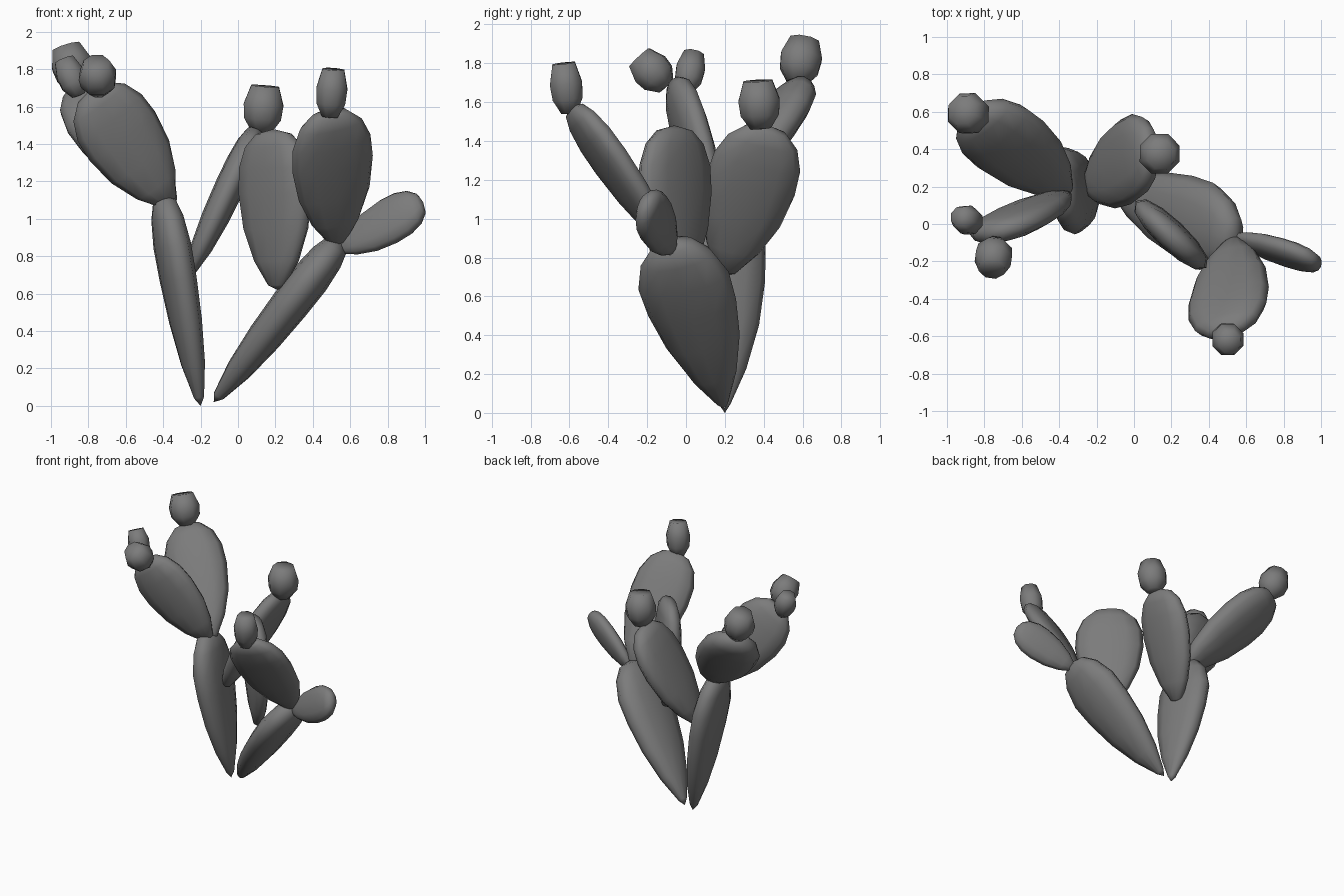
import bpy, bmesh, math
from mathutils import Vector

if "Cube" in bpy.data.objects:
    bpy.data.objects.remove(bpy.data.objects["Cube"])

# (position along the axis, half-width factor)
BASE = [(0, 0), (0.04, 0.13), (0.2, 0.50), (0.4, 0.81), (0.6, 0.97),
        (0.76, 1.0), (0.89, 0.79), (0.97, 0.46), (1, 0)]
UPPER = [(0, 0), (0.03, 0.22), (0.18, 0.59), (0.38, 0.88), (0.6, 1.0),
         (0.76, 0.97), (0.89, 0.78), (0.97, 0.46), (1, 0)]
BUD = [(0, 0), (0.02, 0.5), (0.3, 0.93), (0.6, 1.0), (1, 0.7), (0.99, 0)]

grey = bpy.data.materials.new("dark_grey")
grey.diffuse_color = (0.2, 0.2, 0.2, 1)
grey.use_nodes = True
grey.node_tree.nodes["Principled BSDF"].inputs["Base Color"].default_value = grey.diffuse_color


def loft(name, base, tip, wide, half_w, half_t, profile, sides, flat=1.0, box=1.0):
    """Oval rings lofted along base -> tip; 'wide' is the broad direction."""
    base, tip, wide = Vector(base), Vector(tip), Vector(wide)
    axis = (tip - base).normalized()
    wide = (wide - axis * wide.dot(axis)).normalized()
    thin = axis.cross(wide)
    bm = bmesh.new()
    rings = []
    for t, r in profile:
        c = base.lerp(tip, t)
        if r == 0:
            rings.append([bm.verts.new(c)] * sides)
            continue
        ring = []
        for i in range(sides):
            a = math.tau * i / sides
            s = math.copysign(abs(math.sin(a)) ** box, math.sin(a))
            ring.append(bm.verts.new(c + wide * (math.cos(a) * half_w * r)
                                     + thin * (s * half_t * r ** flat)))
        rings.append(ring)
    for lo, hi in zip(rings, rings[1:]):
        for i in range(sides):
            j = (i + 1) % sides
            quad = list(dict.fromkeys([lo[i], lo[j], hi[j], hi[i]]))
            bm.faces.new(quad)
    bmesh.ops.recalc_face_normals(bm, faces=bm.faces)
    mesh = bpy.data.meshes.new(name)
    bm.to_mesh(mesh)
    bm.free()
    mesh.materials.append(grey)
    ob = bpy.data.objects.new(name, mesh)
    bpy.context.collection.objects.link(ob)
    bpy.context.view_layer.objects.active = ob
    ob.select_set(True)
    bpy.ops.object.shade_smooth_by_angle(angle=math.radians(85))
    ob.select_set(False)


# Flat cactus pads: name, base, tip, broad direction, width, thickness, profile
pads = [
    ("base_pad_right", (-0.13, 0.20, 0.02), (0.55, -0.08, 0.89), (0.16, 0.97, 0.20), 0.48, 0.21, BASE),
    ("base_pad_left", (-0.20, 0.20, 0.00), (-0.40, 0.17, 1.13), (-0.15, 0.98, 0.0), 0.47, 0.19, BASE),
    ("upper_pad_back_left", (-0.35, 0.17, 1.07), (-0.87, 0.60, 1.70), (0.76, 0.55, 0.30), 0.45, 0.20, UPPER),
    ("upper_pad_front_left", (-0.36, 0.16, 1.07), (-0.79, -0.06, 1.69), (0.83, 0.12, 0.55), 0.44, 0.16, UPPER),
    ("upper_pad_right", (0.53, -0.08, 0.86), (0.49, -0.59, 1.58), (1, 0.25, 0.18), 0.45, 0.15, UPPER),
    ("small_pad_right", (0.53, -0.07, 0.83), (0.99, -0.21, 1.09), (-0.42, 0.45, 0.80), 0.27, 0.12, UPPER),
    ("middle_pad_front", (0.21, -0.05, 0.62), (0.19, -0.06, 1.48), (0.72, -0.68, 0), 0.52, 0.16, UPPER),
    ("middle_pad_back", (-0.26, 0.20, 0.71), (0.10, 0.42, 1.48), (-0.09, 0.97, -0.20), 0.47, 0.16, UPPER),
]
for name, base, tip, wide, w, t, profile in pads:
    loft(name, base, tip, wide, w / 2, t / 2, profile, 12, 0.6, 0.8)

# Fruit buds on the pad tips: name, base, tip, radius
buds = [
    ("bud_right", (0.49, -0.60, 1.54), (0.51, -0.63, 1.80), 0.09),
    ("bud_middle", (0.125, 0.385, 1.46), (0.145, 0.37, 1.71), 0.115),
    ("bud_back_left", (-0.85, 0.57, 1.70), (-0.92, 0.61, 1.92), 0.115),
    ("bud_left_side", (-0.85, 0.00, 1.66), (-0.93, 0.04, 1.85), 0.08),
    ("bud_left_front", (-0.74, -0.10, 1.68), (-0.76, -0.24, 1.83), 0.105),
]
for name, base, tip, r in buds:
    loft(name, base, tip, (1, 0.4, 0), r, r, BUD, 8)
